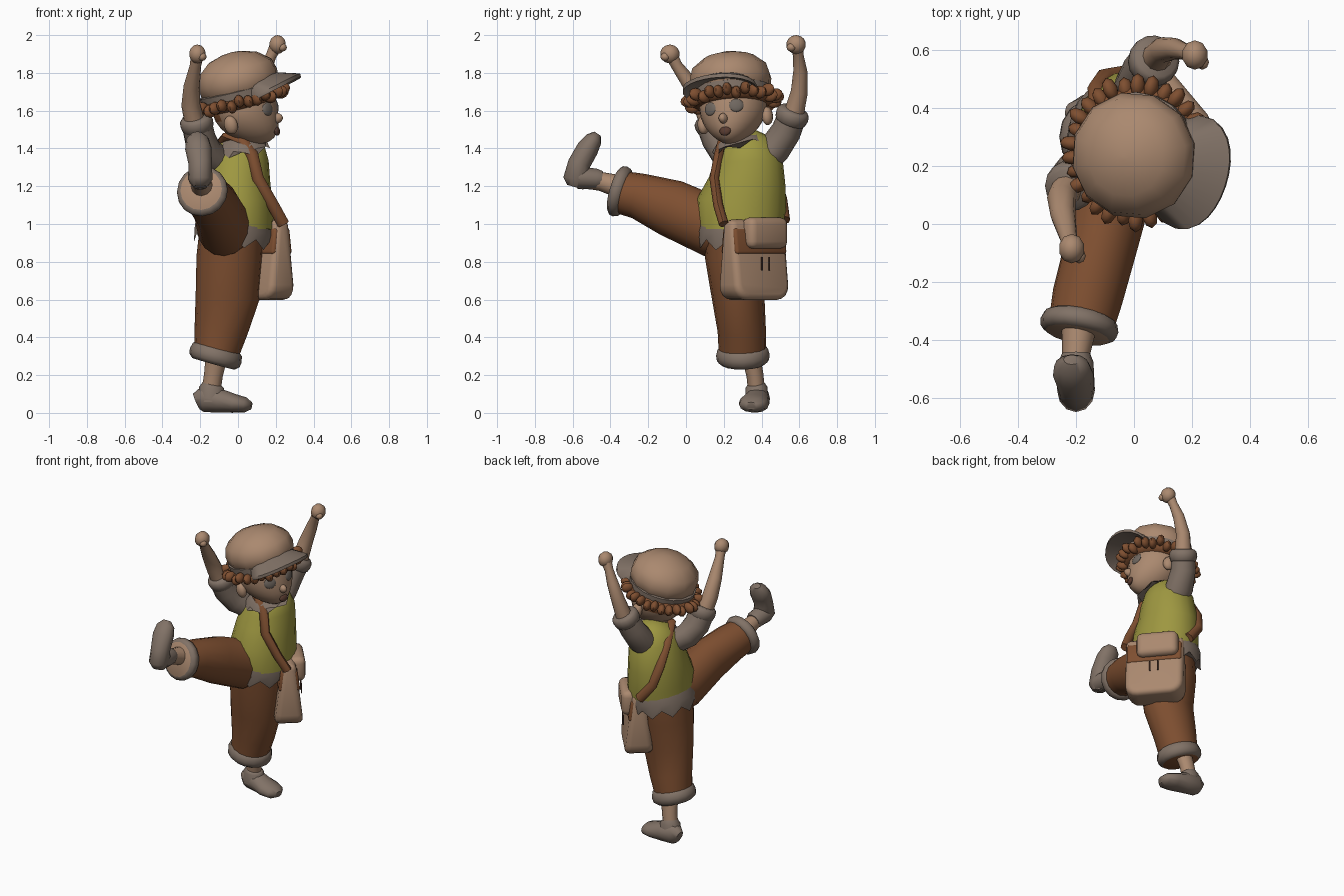
import bpy, bmesh, math
from mathutils import Vector, Matrix

if "Cube" in bpy.data.objects:
    bpy.data.objects.remove(bpy.data.objects["Cube"], do_unlink=True)


def material(name, rgb):
    m = bpy.data.materials.new(name)
    m.use_nodes = True
    m.diffuse_color = (*rgb, 1)
    m.node_tree.nodes["Principled BSDF"].inputs["Base Color"].default_value = (*rgb, 1)
    return m


TAN = material("tan", (.405, .25, .16))
GREY = material("warm grey", (.22, .168, .134))
BROWN = material("brown", (.21, .078, .03))
OLIVE = material("olive", (.34, .31, .052))
DARK = material("dark brown", (.1, .045, .03))
EYE = material("eye grey", (.16, .135, .115))
parts = []


def finish(name, bm, *mats):
    bmesh.ops.recalc_face_normals(bm, faces=bm.faces)
    me = bpy.data.meshes.new(name)
    bm.to_mesh(me)
    bm.free()
    for m in mats:
        me.materials.append(m)
    ob = bpy.data.objects.new(name, me)
    bpy.context.collection.objects.link(ob)
    parts.append(ob)


def loft(name, mat, pts, sides=16, rag=0, cap_mat=None):
    """Skin elliptical rings (x, y, z, radius a, radius b) along a path."""
    bm = bmesh.new()
    rings = []
    for i, (x, y, z, ra, rb) in enumerate(pts):
        p, n = pts[max(i - 1, 0)], pts[min(i + 1, len(pts) - 1)]
        t = (Vector(n[:3]) - Vector(p[:3])).normalized()
        ref = Vector((0, 1, 0)) if abs(t.x) > .8 else Vector((1, 0, 0))
        a = (ref - t * ref.dot(t)).normalized()
        b = t.cross(a)
        ring = []
        for k in range(sides):
            w = math.tau * k / sides
            co = Vector((x, y, z)) + a * ra * math.cos(w) + b * rb * math.sin(w)
            if i == len(pts) - 1 and k % 2:
                co -= t * rag
            ring.append(bm.verts.new(co))
        rings.append(ring)
    for r, s in zip(rings, rings[1:]):
        for k in range(sides):
            j = (k + 1) % sides
            bm.faces.new((r[k], r[j], s[j], s[k]))
    bm.faces.new(rings[0])
    end = bm.faces.new(rings[-1])
    if cap_mat:
        end.material_index = 1
    finish(name, bm, mat, *([cap_mat] if cap_mat else []))


def rolled_edge(name, start, end, r, cap_mat):
    """Rounded fabric roll between two points."""
    a, b = Vector(start), Vector(end)
    loft(name, GREY, [(*a.lerp(b, t), r * s, r * s) for t, s in
                      ((0, .84), (.15, .97), (.5, 1.03), (.8, 1), (1, .84))], 16, 0, cap_mat)


def blob(name, mat, loc, size, frame=Matrix(), turn=0, seg=12):
    bm = bmesh.new()
    bmesh.ops.create_uvsphere(bm, u_segments=seg, v_segments=max(6, seg // 2 + 2), radius=1)
    bm.transform(frame @ Matrix.Translation(loc) @ Matrix.Rotation(turn, 4, 'Z')
                 @ Matrix.Diagonal((*size, 1)))
    finish(name, bm, mat)


# Torso, shirt tail and collar
loft("vest", OLIVE, [(-.01, .29, .97, .2, .225), (-.01, .293, 1.1, .195, .238), (-.01, .325, 1.22, .182, .205),
                     (.005, .33, 1.35, .158, .18), (.01, .31, 1.42, .13, .14), (.01, .29, 1.47, .07, .08)], 20)
loft("shirt_tail", GREY, [(-.01, .29, 1.03, .19, .225), (-.02, .29, .97, .21, .235),
                          (-.03, .29, .88, .205, .225)], 20, .05)
loft("collar", GREY, [(.02, .27, 1.47, .065, .075), (.02, .275, 1.445, .105, .12), (.025, .29, 1.39, .145, .15)], 12, .03)
loft("neck", TAN, [(.01, .28, 1.4, .06, .06), (.01, .26, 1.52, .065, .065)], 12)

# Standing leg
loft("standing_trouser", BROWN, [(-.03, .28, 1.0, .17, .19), (-.045, .28, .82, .175, .18),
                                 (-.055, .275, .62, .17, .14), (-.09, .295, .44, .142, .128),
                                 (-.12, .3, .29, .115, .125)])
rolled_edge("standing_cuff", (-.105, .3, .35), (-.13, .302, .26), .138, BROWN)
loft("standing_ankle", TAN, [(-.11, .34, .32, .06, .05), (-.13, .365, .2, .05, .045), (-.145, .375, .1, .05, .045)], 12)
loft("standing_shoe", GREY, [(-.22, .39, .06, .03, .045), (-.185, .385, .075, .06, .07), (-.1, .375, .065, .068, .064),
                             (-.02, .36, .05, .082, .05), (.04, .35, .042, .07, .04), (.07, .345, .037, .03, .02)], 12)
loft("standing_shoe_top", GREY, [(-.14, .375, .06, .075, .06), (-.14, .373, .135, .066, .058),
                                 (-.135, .37, .155, .05, .045)], 12)

# Raised leg
loft("raised_trouser", BROWN, [(-.05, .3, .97, .16, .15), (-.075, .14, .985, .145, .16), (-.115, -.08, 1.085, .125, .152),
                               (-.16, -.25, 1.148, .122, .122), (-.185, -.36, 1.172, .112, .112)])
rolled_edge("raised_cuff", (-.182, -.317, 1.163), (-.195, -.383, 1.182), .133, TAN)
loft("raised_ankle", TAN, [(-.19, -.36, 1.2, .06, .06), (-.2, -.45, 1.225, .048, .05), (-.2, -.54, 1.24, .048, .05)], 12)
loft("raised_shoe", GREY, [(-.2, -.587, 1.195, .035, .045), (-.2, -.575, 1.235, .065, .075), (-.2, -.565, 1.32, .062, .06),
                           (-.21, -.52, 1.4, .07, .058), (-.215, -.487, 1.45, .06, .045),
                           (-.215, -.468, 1.478, .028, .02)], 12)
loft("raised_shoe_top", GREY, [(-.2, -.57, 1.245, .065, .06), (-.2, -.475, 1.238, .06, .055),
                               (-.2, -.445, 1.235, .048, .045)], 12)


# Arms: sleeve, rolled edge, forearm and fist
def arm(side, sleeve, skin, fist):
    loft(side + "_sleeve", GREY, sleeve)
    end, before = Vector(sleeve[-1][:3]), Vector(sleeve[-2][:3])
    d = (end - before).normalized()
    rolled_edge(side + "_sleeve_roll", end - d * .05, end + d * .03, .086, GREY)
    loft(side + "_forearm", TAN, skin, 12)
    blob(side + "_fist", TAN, fist, (.046, .052, .05), seg=10)
    blob(side + "_thumb", TAN, (fist[0] + .025, fist[1] - .025, fist[2] - .015), (.024, .026, .022), seg=8)


arm("left", [(.01, .38, 1.31, .09, .08), (.02, .47, 1.4, .09, .085), (.04, .53, 1.49, .08, .08), (.07, .565, 1.58, .075, .075)],
    [(.07, .565, 1.56, .055, .055), (.1, .6, 1.7, .045, .045), (.14, .605, 1.81, .037, .037),
     (.175, .595, 1.89, .028, .028), (.205, .587, 1.95, .035, .035)], (.21, .583, 1.95))
arm("right", [(-.09, .27, 1.33, .07, .08), (-.16, .21, 1.38, .08, .085), (-.2, .165, 1.45, .083, .083), (-.22, .13, 1.54, .08, .08)],
    [(-.225, .13, 1.52, .055, .055), (-.25, .09, 1.63, .05, .05), (-.245, .03, 1.73, .043, .043),
     (-.225, -.05, 1.84, .03, .03), (-.215, -.08, 1.9, .034, .034)], (-.215, -.085, 1.9))

# Head, turned and tilted as one; local +x is the facing direction
HEAD = (Matrix.Translation((.02, .25, 1.62)) @ Matrix.Rotation(math.radians(-20), 4, 'Z')
        @ Matrix.Rotation(math.radians(-12), 4, 'Y') @ Matrix.Rotation(math.radians(8), 4, 'X'))
bm = bmesh.new()
bmesh.ops.create_uvsphere(bm, u_segments=24, v_segments=16, radius=1)
for v in bm.verts:
    low = max(0, -v.co.z)
    back = .85 if v.co.x < 0 else 1
    v.co = Vector((v.co.x * .185 * back + .07 * low ** 2, v.co.y * .18 * (1 - .24 * low ** 2), v.co.z * .215))
for f in bm.faces:
    c = f.calc_center_median()
    f.material_index = int(c.z > .04 or (c.x < -.06 and c.z > -.05))
bm.transform(HEAD)
finish("head", bm, TAN, BROWN)
blob("nose", TAN, (.172, 0, -.1), (.038, .024, .028), HEAD)
blob("mouth", DARK, (.158, 0, -.165), (.015, .032, .026), HEAD)
for s, side in ((1, "left"), (-1, "right")):
    blob(side + "_eye", EYE, (.163, s * .072, -.036), (.012, .04, .036), HEAD, s * .38)
    blob(side + "_ear", TAN, (-.02, s * .18, -.07), (.038, .03, .05), HEAD)

# Curly fringe around the hat
for k in range(30):
    w = math.tau * k / 30
    wave = math.sin(k * 2.4)
    r = .228 + .008 * wave
    blob("curl", BROWN, (r * math.cos(w), r * math.sin(w), .036 + .012 * wave), (.042, .026, .034), HEAD, w, 8)


# Hat crown, band and hair ring, turned from profiles
def lathe(name, mat, profile, sides, x):
    bm = bmesh.new()
    rings = [[bm.verts.new((x + r * math.cos(math.tau * k / sides), r * math.sin(math.tau * k / sides), z))
              for k in range(sides)] for r, z in profile]
    for a, b in zip(rings, rings[1:]):
        for k in range(sides):
            bm.faces.new((a[k], a[k - 1], b[k - 1], b[k]))
    bm.faces.new(rings[0])
    bm.faces.new(rings[-1])
    bm.transform(HEAD)
    finish(name, bm, mat)


lathe("hair_ring", BROWN, [(.18, .0), (.212, .015), (.222, .045), (.2, .07)], 24, 0)
lathe("hat_crown", TAN, [(.19, .07), (.212, .1), (.22, .15), (.203, .21), (.135, .265), (.05, .29), (.008, .294)], 12, .015)
lathe("hat_band", GREY, [(.19, .045), (.21, .055), (.214, .095), (.19, .105)], 20, .008)

# Hat brim: a crescent plate sloping down to its rim
bm = bmesh.new()
N = 16
rows = []
for i in range(N + 1):
    u = 2 * i / N - 1
    w = u * math.radians(58)
    outer = .195 + .14 * (1 - u ** 4)
    rows.append([bm.verts.new((.01 + r * math.cos(w), r * math.sin(w), z - droop * u * u))
                 for r, z, droop in ((.17, .11, .03), (outer, .083, .06), (outer, .103, .06), (.17, .15, .03))])
for a, b in zip(rows, rows[1:]):
    for k in range(4):
        bm.faces.new((a[k], b[k], b[k - 1], a[k - 1]))
bm.faces.new(rows[0])
bm.faces.new(rows[-1])
bm.transform(HEAD)
finish("hat_brim", bm, GREY)

# Satchel: tapered rounded boxes in one turned frame, local +x outward
BAG = Matrix.Translation((.125, .36, .81)) @ Matrix.Rotation(math.radians(40), 4, 'Z')


def bag_box(name, mat, loc, size, bevel, taper=True, corner=0):
    bm = bmesh.new()
    bmesh.ops.create_cube(bm, size=1)
    for v in bm.verts:
        v.co = Vector(loc) + Vector((v.co.x * size[0], v.co.y * size[1], v.co.z * size[2]))
    if corner:
        low = [e for e in bm.edges if abs(e.verts[0].co.x - e.verts[1].co.x) > .01 and e.verts[0].co.z < loc[2]]
        bmesh.ops.bevel(bm, geom=low, offset=corner, segments=4, profile=.5, affect='EDGES')
    if taper:
        for v in bm.verts:
            v.co.x *= .75 - 1.3 * v.co.z
    sharp = [e for e in bm.edges if e.calc_face_angle(0) > .8]
    bmesh.ops.bevel(bm, geom=sharp, offset=bevel, segments=3, profile=.5, affect='EDGES')
    bm.transform(BAG)
    finish(name, bm, mat)


bag_box("bag_body", TAN, (0, 0, 0), (.18, .37, .425), .034, True, .08)
bag_box("bag_flap", BROWN, (0, 0, .1), (.198, .35, .14), .016)
bag_box("bag_pocket", TAN, (.06, .025, .142), (.1, .265, .165), .038, False)
for y in (-.02, .03):
    bag_box("bag_buckle_strap", DARK, (.09, y, -.02), (.008, .008, .07), .002, False)

# Shoulder strap over the right shoulder
strap_path = ((.24, .2, 1.0), (.185, .17, 1.1), (.105, .15, 1.24), (.075, .175, 1.37), (.02, .195, 1.45),
              (-.06, .25, 1.46), (-.125, .39, 1.38), (-.128, .47, 1.25), (-.1, .51, 1.13), (-.01, .525, 1.02))
loft("bag_strap", BROWN, [(*p, .032, .026) for p in strap_path], 8)

# Smooth shading with sharp edges kept
bpy.ops.object.select_all(action='DESELECT')
for ob in parts:
    ob.select_set(True)
bpy.context.view_layer.objects.active = parts[0]
bpy.ops.object.shade_smooth_by_angle(angle=math.radians(50))
